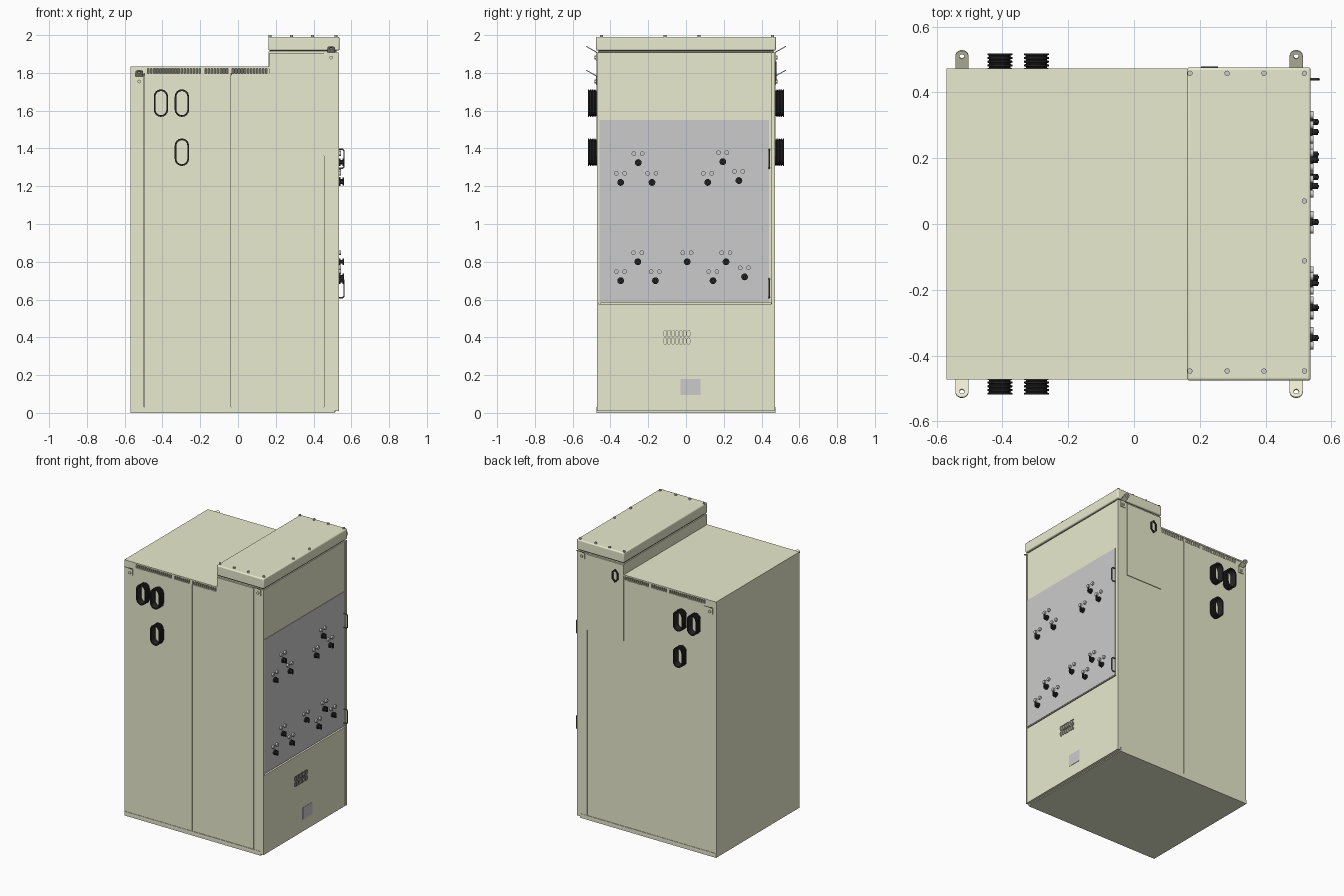
import bpy, bmesh, math
from mathutils import Matrix, Vector

if "Cube" in bpy.data.objects:
    bpy.data.objects.remove(bpy.data.objects["Cube"])


def mat(name, rgb):
    m = bpy.data.materials.new(name)
    m.diffuse_color = (*rgb, 1)
    m.use_nodes = True
    m.node_tree.nodes["Principled BSDF"].inputs["Base Color"].default_value = m.diffuse_color
    return m


OLIVE = mat("olive_paint", (0.82, 0.83, 0.62))
BLACK = mat("black_rubber", (0.02, 0.02, 0.02))
DARK = mat("dark_gap", (0.16, 0.16, 0.13))


def add(name, mesh, m=None):
    ob = bpy.data.objects.new(name, mesh)
    bpy.context.collection.objects.link(ob)
    if m:
        mesh.materials.clear()
        mesh.materials.append(m)
    return ob


def from_bm(name, bm, m=None):
    bmesh.ops.recalc_face_normals(bm, faces=bm.faces)
    me = bpy.data.meshes.new(name)
    bm.to_mesh(me)
    bm.free()
    return add(name, me, m)


def boxes(name, spans, m=None, bevel=0):
    """One object from a list of (x0, x1, y0, y1, z0, z1) boxes."""
    bm = bmesh.new()
    for x0, x1, y0, y1, z0, z1 in spans:
        c = Matrix.Translation(((x0 + x1) / 2, (y0 + y1) / 2, (z0 + z1) / 2))
        s = Matrix.Diagonal((abs(x1 - x0), abs(y1 - y0), abs(z1 - z0), 1))
        bmesh.ops.create_cube(bm, size=1, matrix=c @ s)
    ob = from_bm(name, bm, m)
    if bevel:
        b = ob.modifiers.new("bevel", 'BEVEL')
        b.width, b.segments = bevel, 3
        smooth(ob)
    return ob


def smooth(ob):
    bpy.ops.object.select_all(action='DESELECT')
    ob.select_set(True)
    bpy.context.view_layer.objects.active = ob
    bpy.ops.object.shade_smooth_by_angle(angle=math.radians(35))


def rods(name, items, axis, m=None, n=16):
    """Cylinders (centre, radius, length) along one axis."""
    bm = bmesh.new()
    rot = Vector(axis).to_track_quat('Z', 'Y').to_matrix().to_4x4()
    for c, r, l in items:
        bmesh.ops.create_cone(bm, cap_ends=True, segments=n, radius1=r, radius2=r,
                              depth=l, matrix=Matrix.Translation(c) @ rot)
    ob = from_bm(name, bm, m)
    smooth(ob)
    return ob


def stadium(hw, hh, cx=0, cy=0, n=8):
    """Upright rounded slot outline."""
    pts = []
    for k, side in ((0, 1), (1, -1)):
        for i in range(n + 1):
            a = math.pi * (k + i / n)
            pts.append((cx + hw * math.cos(a), cy + side * (hh - hw) + hw * math.sin(a)))
    return pts


def plate(name, loops, depth, origin, X, Y, m=None):
    """Flat plate from outlines (inner loops become holes)."""
    cu = bpy.data.curves.new(name, 'CURVE')
    cu.dimensions, cu.fill_mode, cu.extrude = '2D', 'BOTH', depth / 2
    for pts in loops:
        sp = cu.splines.new('POLY')
        sp.points.add(len(pts) - 1)
        for p, q in zip(sp.points, pts):
            p.co = (*q, 0, 1)
        sp.use_cyclic_u = True
    tmp = bpy.data.objects.new(name, cu)
    me = bpy.data.meshes.new_from_object(tmp)
    bpy.data.objects.remove(tmp)
    X, Y = Vector(X).normalized(), Vector(Y).normalized()
    rot = Matrix((X, Y, X.cross(Y))).transposed().to_4x4()
    me.transform(Matrix.Translation(origin) @ rot)
    return add(name, me, m)


def sleeve(name, x, z, s):
    """Corrugated oblong rubber sleeve standing out of the side wall."""
    prof = []
    for i in range(5):
        y = 0.468 + i * 0.0114
        prof += [(0, y), (0, y + 0.005), (-0.006, y + 0.0068), (-0.006, y + 0.0096)]
    prof = prof[:-2] + [(-0.009, prof[-3][1]), (-0.009, 0.468)]
    bm = bmesh.new()
    rings = [[bm.verts.new((x + px, s * y, z + pz))
              for px, pz in stadium(0.038 + o, 0.073 + o)] for o, y in prof]
    for a, b in zip(rings, rings[1:] + rings[:1]):
        for i in range(len(a)):
            j = (i + 1) % len(a)
            bm.faces.new((a[i], a[j], b[j], b[i]))
    smooth(from_bm(name, bm, BLACK))


# Cabinet body, base rail and rear wall
boxes("cabinet_body", [(-0.565, 0.515, -0.462, 0.462, 0.005, 1.79)], OLIVE)
boxes("base_rail", [(-0.57, 0.51, -0.473, 0.473, 0, 0.03)], OLIVE)
boxes("rear_wall", [(-0.57, -0.56, -0.47, 0.47, 0.03, 1.83)], OLIVE)
boxes("upper_box", [(0.162, 0.515, -0.465, 0.465, 1.79, 1.912)], OLIVE)

# Main roof and the ventilated band below it
boxes("main_roof", [(-0.57, 0.165, -0.473, 0.473, 1.824, 1.834)], OLIVE)
boxes("vent_core", [(-0.56, 0.165, -0.452, 0.452, 1.79, 1.826)], DARK)

for s, side in ((-1, "front"), (1, "back")):
    # Side wall panels with narrow seams
    boxes(side + "_wall_panels", [
        (-0.57, -0.497, s * 0.45, s * 0.47, 0.03, 1.797),
        (-0.494, -0.037, s * 0.45, s * 0.47, 0.03, 1.797),
        (-0.034, 0.453, s * 0.45, s * 0.469, 0.03, 1.797)], OLIVE)
    boxes(side + "_door_post", [(0.456, 0.524, s * 0.45, s * 0.471, 0.03, 1.908)], OLIVE)
    boxes(side + "_cover_panel", [(0.164, 0.454, s * 0.46, s * 0.474, 1.36, 1.903)], OLIVE)
    # Vent bars
    bars = [(-0.57, -0.488, s * 0.45, s * 0.47, 1.797, 1.826)]
    for i in range(41):
        x = -0.486 + i * 0.016
        w = 0.016 if i in (18, 27) else 0.007
        bars.append((x, x + w, s * 0.45, s * 0.47, 1.797, 1.826))
    boxes(side + "_vent_bars", bars, OLIVE)
    # Cable sleeves
    for i, (x, z) in enumerate(((-0.408, 1.64), (-0.297, 1.64), (-0.297, 1.38))):
        sleeve(f"{side}_cable_sleeve_{i}", x, z, s)
    # Bent lifting lugs: bolted foot plus angled eye
    for i, (x, z) in enumerate(((-0.523, 1.782), (0.493, 1.908))):
        boxes(f"{side}_lug_foot_{i}", [(x - 0.02, x + 0.02, s * 0.468, s * 0.476, z - 0.045, z)], OLIVE)
        rods(f"{side}_lug_bolt_{i}", [((x, s * 0.478, z - 0.027), 0.01, 0.012)], (0, 1, 0), OLIVE, 6)
        arc = [(0.02 * math.cos(a), 0.045 + 0.02 * math.sin(a))
               for a in (math.pi * k / 10 for k in range(11))]
        hole = [(0.008 * math.cos(a), 0.045 + 0.008 * math.sin(a))
                for a in (math.tau * k / 14 for k in range(14))]
        plate(f"{side}_lug_eye_{i}", [[(-0.02, 0), (0.02, 0)] + arc, hole], 0.005,
              (x, s * 0.471, z), (1, 0, 0), (0, s * 0.87, 0.49), OLIVE)

# Raised roof cap with its bolts
boxes("roof_cap", [(0.161, 0.537, -0.476, 0.476, 1.918, 1.991)], OLIVE, 0.008)
boxes("cap_gap", [(0.17, 0.522, -0.462, 0.462, 1.905, 1.92)], DARK)
spots = [(x, y) for y in (-0.447, 0.458) for x in (0.17, 0.283, 0.395, 0.518)]
spots += [(0.518, 0.07), (0.518, -0.112)]
rods("cap_bolts", [((x, y, 1.994), 0.008, 0.012) for x, y in spots], (0, 0, 1))

# Black window on the back cover panel
plate("back_window_frame", [stadium(0.026, 0.05, n=2), stadium(0.013, 0.03)], 0.006,
      (0.23, 0.476, 1.81), (-1, 0, 0), (0, 0, 1), BLACK)

# Door face: upper door, lower cover, grey control panel
boxes("door", [(0.51, 0.53, -0.462, 0.45, 0.585, 1.908)], OLIVE)
boxes("door_edge_strips", [(0.51, 0.534, -0.472, -0.464, 0.01, 1.908),
                           (0.51, 0.534, 0.453, 0.472, 0.01, 1.908)], OLIVE)
boxes("lower_cover", [(0.51, 0.533, -0.462, 0.462, 0.01, 0.576)], OLIVE)
boxes("control_panel", [(0.525, 0.533, -0.459, 0.44, 0.588, 1.55)])
boxes("name_plate", [(0.53, 0.535, -0.028, 0.078, 0.095, 0.18)])

# Lower louvre grid
for r in range(2):
    for c in range(7):
        y, z = -0.11 + c * 0.0205, 0.38 + r * 0.04
        plate(f"louvre_{r}_{c}", [stadium(0.0095, 0.019, y, z, 4), stadium(0.007, 0.0165, y, z, 4)],
              0.004, (0.534, 0, 0), (0, 1, 0), (0, 0, 1), DARK)

# Rotary switches with a pair of indicator lamps above each
switches = [(-0.253, 1.325), (-0.346, 1.22), (-0.18, 1.22), (0.195, 1.33), (0.115, 1.22),
            (0.28, 1.23), (-0.255, 0.8), (-0.346, 0.7), (-0.162, 0.7), (0.006, 0.8),
            (0.212, 0.8), (0.143, 0.7), (0.31, 0.72)]
rods("switch_bases", [((0.537, y, z), 0.018, 0.012) for y, z in switches], (1, 0, 0), BLACK)
rods("switch_stems", [((0.548, y, z), 0.009, 0.022) for y, z in switches], (1, 0, 0), BLACK)
boxes("switch_levers", [(0.552, 0.562, y - 0.004, y + 0.004, z - 0.017, z + 0.017)
                        for y, z in switches], BLACK)
rods("indicator_lamps", [((0.538, y + d, z + 0.048), 0.012, 0.014)
                         for y, z in switches for d in (-0.023, 0.021)], (1, 0, 0))

# Door pull handles
for i, z in enumerate((1.345, 0.66)):
    cu = bpy.data.curves.new("pull_handle", 'CURVE')
    cu.dimensions, cu.bevel_depth, cu.bevel_resolution = '3D', 0.004, 2
    path = [(0.53, -0.05), (0.553, -0.05), (0.561, -0.042), (0.561, 0.042), (0.553, 0.05), (0.53, 0.05)]
    sp = cu.splines.new('POLY')
    sp.points.add(len(path) - 1)
    for p, (x, dz) in zip(sp.points, path):
        p.co = (x, 0.44, z + dz, 1)
    tmp = bpy.data.objects.new("tmp", cu)
    me = bpy.data.meshes.new_from_object(tmp)
    bpy.data.objects.remove(tmp)
    smooth(add(f"pull_handle_{i}", me, DARK))
